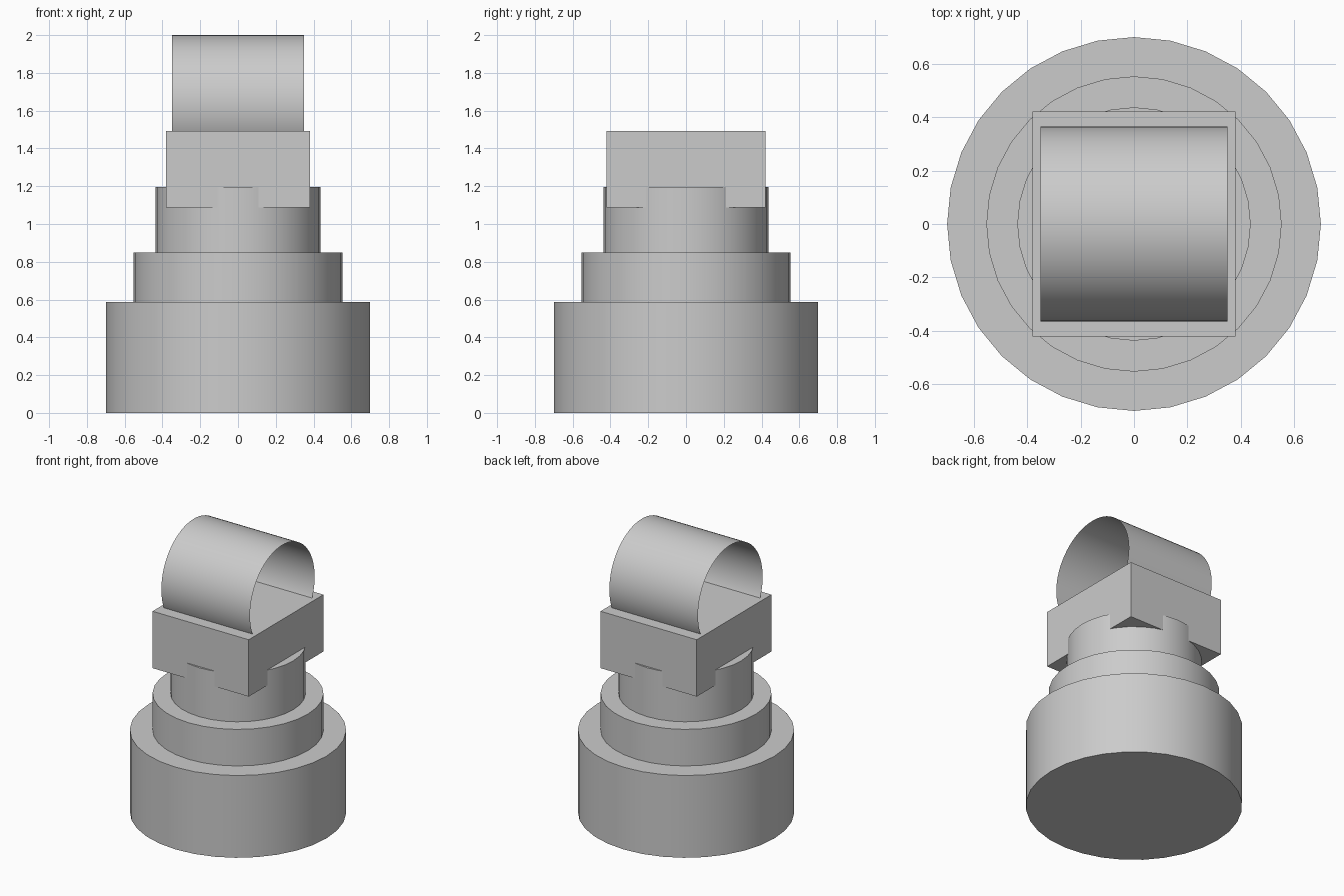
import bpy, math

default_cube = bpy.data.objects.get("Cube")
if default_cube:
    bpy.data.objects.remove(default_cube, do_unlink=True)

# Single grey material
grey = bpy.data.materials.new("light_grey")
grey.use_nodes = True
colour = (0.6, 0.6, 0.6, 1)
grey.diffuse_color = colour
grey.node_tree.nodes["Principled BSDF"].inputs["Base Color"].default_value = colour


def finish(name, smooth=True):
    obj = bpy.context.object
    obj.name = name
    bpy.ops.object.transform_apply(location=False, rotation=True, scale=True)
    obj.data.materials.append(grey)
    if smooth:
        bpy.ops.object.shade_smooth_by_angle(angle=math.radians(30))
    return obj


def cylinder(name, radius, bottom, top):
    bpy.ops.mesh.primitive_cylinder_add(
        vertices=32, radius=radius, depth=top - bottom,
        location=(0, 0, (bottom + top) / 2))
    return finish(name)


# Stepped round pedestal
cylinder("base_drum", 0.70, 0, 0.587)
cylinder("middle_step", 0.553, 0.587, 0.848)
cylinder("neck", 0.437, 0.848, 1.197)

# Square block that the neck pokes into
bpy.ops.mesh.primitive_cube_add(size=1, location=(0, 0, 1.29))
bpy.context.object.scale = (0.76, 0.843, 0.406)
finish("head_block", smooth=False)

# Thin open tube lying along x, sunk into the block
tube_radius = 0.365
bpy.ops.mesh.primitive_cylinder_add(
    vertices=64, radius=tube_radius, depth=0.70, end_fill_type='NOTHING',
    location=(0, 0, 2 - tube_radius), rotation=(0, math.pi / 2, 0))
finish("open_tube")
